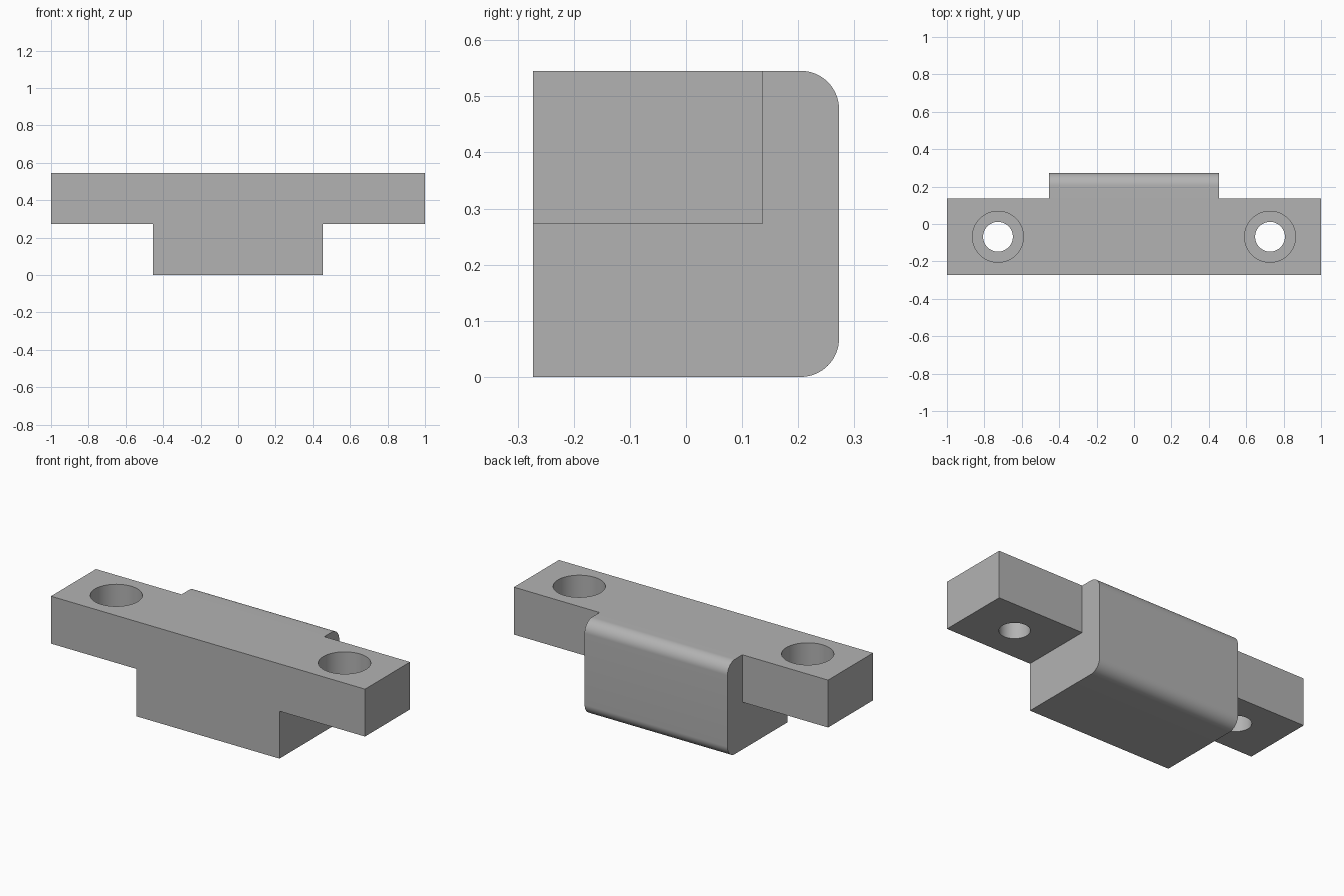
import bpy, bmesh
from math import sin, cos, pi

cube = bpy.data.objects.get("Cube")
if cube:
    bpy.data.objects.remove(cube, do_unlink=True)

U = 1 / 22  # one design unit; the bar is 44 units long
FRONT, BACK, BAR_BACK = -6 * U, 6 * U, 3 * U
TOP, BAR_BOTTOM = 12 * U, 6 * U
FILLET = 1.5 * U

grey = bpy.data.materials.new("plain grey")
grey.use_nodes = True
colour = (0.45, 0.45, 0.45, 1)
grey.diffuse_color = colour
grey.node_tree.nodes["Principled BSDF"].inputs["Base Color"].default_value = colour


def extrude_profile(name, yz, half_width):
    """Extrude a y-z outline symmetrically along x."""
    bm = bmesh.new()
    face = bm.faces.new([bm.verts.new((-half_width, y, z)) for y, z in yz])
    ext = bmesh.ops.extrude_face_region(bm, geom=[face])
    moved = [v for v in ext["geom"] if isinstance(v, bmesh.types.BMVert)]
    bmesh.ops.translate(bm, vec=(2 * half_width, 0, 0), verts=moved)
    bmesh.ops.recalc_face_normals(bm, faces=bm.faces)
    mesh = bpy.data.meshes.new(name)
    bm.to_mesh(mesh)
    bm.free()
    mesh.materials.append(grey)
    obj = bpy.data.objects.new(name, mesh)
    bpy.context.collection.objects.link(obj)
    return obj


def combine(target, other, operation):
    """Apply a boolean and discard the helper."""
    bpy.context.view_layer.objects.active = target
    mod = target.modifiers.new(operation.lower(), "BOOLEAN")
    mod.operation, mod.solver, mod.object = operation, "EXACT", other
    bpy.ops.object.modifier_apply(modifier=mod.name)
    bpy.data.objects.remove(other, do_unlink=True)


def cut_hole(target, x, y, radius, bottom, top):
    bpy.ops.mesh.primitive_cylinder_add(
        vertices=64, radius=radius, depth=top - bottom,
        location=(x, y, (top + bottom) / 2))
    cutter = bpy.context.object
    cutter.hide_render = True
    cutter.data.materials.append(grey)
    combine(target, cutter, "DIFFERENCE")


# Central block with two rounded rear edges
def arc(z, start):
    angles = [start + pi / 2 * i / 16 for i in range(17)]
    return [(BACK - FILLET + FILLET * cos(a), z + FILLET * sin(a)) for a in angles]


outline = [(FRONT, 0)] + arc(FILLET, -pi / 2) + arc(TOP - FILLET, 0) + [(FRONT, TOP)]
bracket = extrude_profile("mounting_block", outline, 10 * U)

# Long mounting bar, flush with the block's front and top
bar = extrude_profile("bar", [(FRONT, BAR_BOTTOM), (BAR_BACK, BAR_BOTTOM),
                              (BAR_BACK, TOP), (FRONT, TOP)], 22 * U)
combine(bracket, bar, "UNION")

# Counterbored screw holes in both ends
for side in (-1, 1):
    x, y = side * 16 * U, (FRONT + BAR_BACK) / 2
    cut_hole(bracket, x, y, 1.75 * U, BAR_BOTTOM - U, TOP + U)
    cut_hole(bracket, x, y, 3 * U, TOP - 3.1 * U, TOP + U)

# Smooth curved walls, crisp edges
bpy.ops.object.select_all(action="DESELECT")
bracket.select_set(True)
bpy.context.view_layer.objects.active = bracket
bpy.ops.object.shade_smooth_by_angle(angle=pi / 6)
